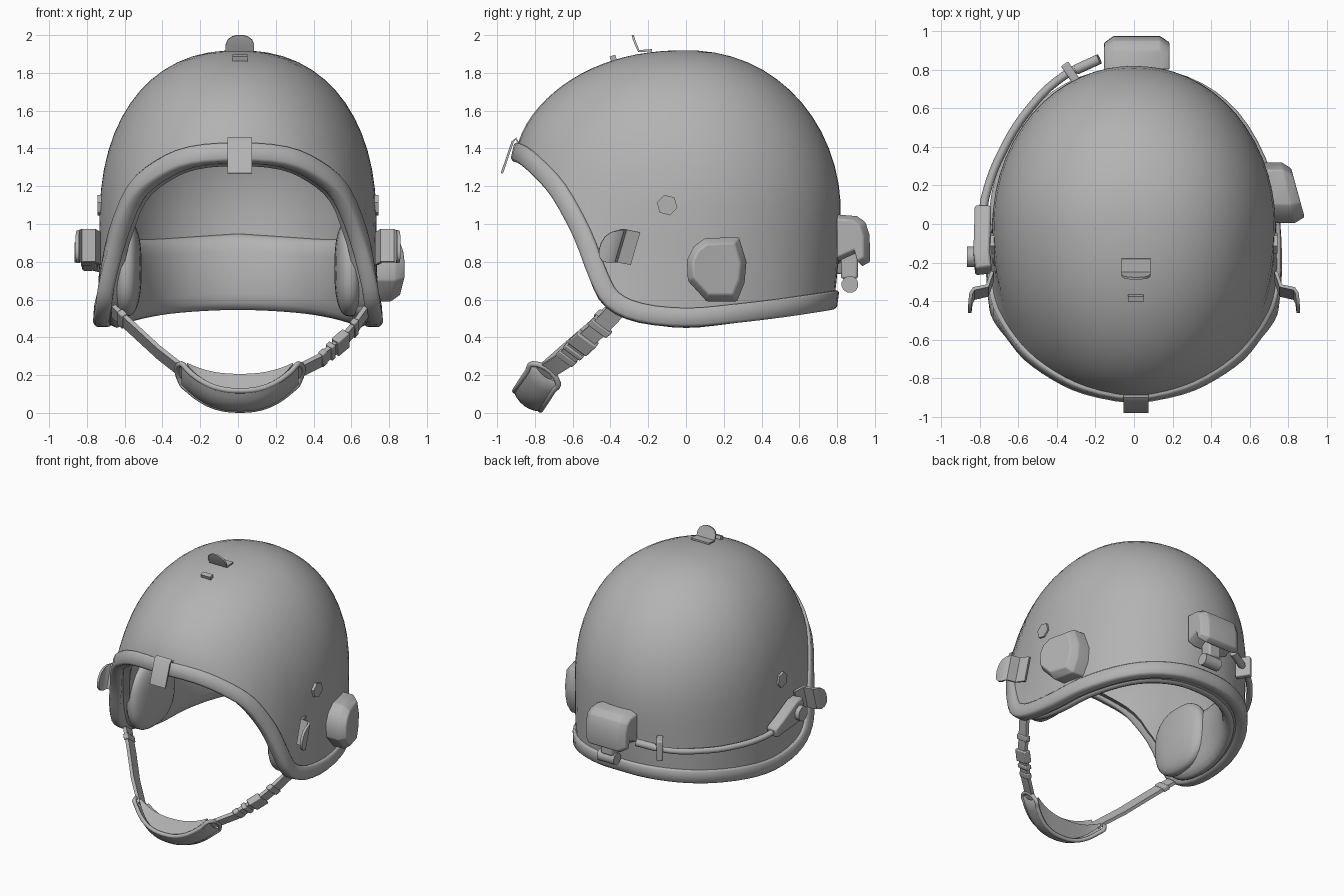
import bpy, bmesh
from math import sin, cos, pi, acos, hypot
from mathutils import Vector as V

cube = bpy.data.objects.get("Cube")
if cube:
    bpy.data.objects.remove(cube)

GREY = (0.45, 0.45, 0.45, 1)
mat = bpy.data.materials.new("plain_grey")
mat.use_nodes = True
mat.diffuse_color = GREY
mat.node_tree.nodes["Principled BSDF"].inputs["Base Color"].default_value = GREY


def finish(ob, angle=0.7, bevel=0):
    ob.data.materials.append(mat)
    bpy.ops.object.select_all(action='DESELECT')
    ob.select_set(True)
    bpy.context.view_layer.objects.active = ob
    if bevel:
        m = ob.modifiers.new("bevel", 'BEVEL')
        m.width, m.segments = bevel, 2
    if ob.type == 'MESH':
        bpy.ops.object.shade_smooth_by_angle(angle=angle)
    return ob


def loft(name, rings, cyclic=False, angle=0.7, bevel=0):
    """Skin a row of closed rings, capping the ends unless cyclic."""
    bm = bmesh.new()
    rows = [[bm.verts.new(p) for p in r] for r in rings]
    n = len(rows[0])
    for a, b in zip(rows, rows[1:] + rows[:1] if cyclic else rows[1:]):
        for i in range(n):
            j = (i + 1) % n
            bm.faces.new((a[i], a[j], b[j], b[i]))
    if not cyclic:
        bm.faces.new(rows[0])
        bm.faces.new(rows[-1])
    bmesh.ops.recalc_face_normals(bm, faces=bm.faces)
    me = bpy.data.meshes.new(name)
    bm.to_mesh(me)
    bm.free()
    ob = bpy.data.objects.new(name, me)
    bpy.context.collection.objects.link(ob)
    return finish(ob, angle, bevel)


def ribbon(name, path, axis, widths, thick, bevel=0):
    """Flat strip along a path; widths may vary per point."""
    path, axis = [V(p) for p in path], V(axis).normalized()
    if not isinstance(widths, (list, tuple)):
        widths = [widths] * len(path)
    rings = []
    for i, p in enumerate(path):
        t = (path[min(i + 1, len(path) - 1)] - path[max(i - 1, 0)]).normalized()
        n = t.cross(axis).normalized() * thick / 2
        w = axis * widths[i] / 2
        rings.append([p + w + n, p - w + n, p - w - n, p + w - n])
    return loft(name, rings, bevel=bevel)


def rod(name, a, b, r, sides=12):
    a, b = V(a), V(b)
    t = (b - a).normalized()
    u = t.orthogonal().normalized()
    v = t.cross(u)
    angs = [2 * pi * i / sides for i in range(sides)]
    return loft(name, [[c + (u * cos(g) + v * sin(g)) * r for g in angs] for c in (a, b)])


def tube(name, pts, r, cyclic=False):
    cu = bpy.data.curves.new(name, 'CURVE')
    cu.dimensions, cu.bevel_depth, cu.bevel_resolution = '3D', r, 2
    cu.resolution_u, cu.use_fill_caps = 5, True
    sp = cu.splines.new('BEZIER')
    sp.bezier_points.add(len(pts) - 1)
    for bp, p in zip(sp.bezier_points, pts):
        bp.co = p
        bp.handle_left_type = bp.handle_right_type = 'AUTO'
    sp.use_cyclic_u = cyclic
    ob = bpy.data.objects.new(name, cu)
    bpy.context.collection.objects.link(ob)
    return finish(ob)


# Opening edge, front centre to back centre, then mirrored
half = [(0, -.90, 1.38), (.25, -.855, 1.36), (.42, -.775, 1.29), (.56, -.67, 1.17),
        (.655, -.55, .95), (.71, -.465, .73), (.73, -.39, .60), (.744, -.24, .53),
        (.738, 0, .505), (.695, .25, .525), (.575, .5, .555), (.41, .67, .58), (.2, .765, .595), (0, .785, .6)]
key = [V(p) for p in half] + [V((-x, y, z)) for x, y, z in half[-2:0:-1]]
edge = []
for i in range(len(key)):
    p0, p1, p2, p3 = (key[(i + k - 1) % len(key)] for k in range(4))
    for t in (0, 1 / 3, 2 / 3):
        edge.append(.5 * (2 * p1 + (p2 - p0) * t + (2 * p0 - 5 * p1 + 4 * p2 - p3) * t * t
                          + (3 * p1 - p0 - 3 * p2 + p3) * t ** 3))

A, H, BASE, TOP = .733, .92, 1.0, 1.92


def column(e):
    b = 1.0 if e.y < 0 else .83
    r = hypot(e.x / A, e.y / b)
    dx, dy = e.x / A / r, e.y / b / r
    return dx * A, dy * b, 2.1 + .18 * dx * dx + (.1 * dy * dy if dy < 0 else 0), r


def radius(z, q):
    return max(0, 1 - (max(z - BASE, 0) / H) ** q) ** (1 / q)


def dome_point(e, z, inset=0):
    """Dome surface at height z on the meridian through edge point e."""
    dx, dy, q, r = column(e)
    s = (TOP - z) / (TOP - e.z)
    k = radius(z, q) * (1 + (r / radius(e.z, q) - 1) * s ** 4) * (1 - inset)
    return V((dx * k, dy * k, BASE + (z - BASE) * (1 - inset) if z > BASE else z))


def dome_ring(s, inset):
    ring = []
    for e in edge:
        q = column(e)[2]
        h = (e.z - BASE) / H
        c = cos(s * acos((1 if h > 0 else -1) * abs(h) ** (q / 2)))
        z = BASE + H * (1 if c > 0 else -1) * abs(c) ** (2 / q)
        ring.append(dome_point(e, z, inset))
    return ring


def dome(name, end, outer, inner, rows=18):
    ss = [.03 + (end - .03) * i / rows for i in range(rows + 1)]
    loft(name, [dome_ring(s, outer) for s in ss] + [dome_ring(s, inner) for s in ss[::-1]])


dome("shell", 1, 0, .065)
dome("crown_liner", 1.025, .066, .135)

# Rim trim swept along the opening
rings = []
for i, e in enumerate(edge):
    tan = (edge[(i + 1) % len(edge)] - edge[i - 1]).normalized()
    down = e - dome_point(e, e.z + .05)
    down = (down - tan * down.dot(tan)).normalized()
    out = down.cross(tan).normalized()
    if out.dot(V((e.x, e.y, .2))) < 0:
        out = -out
    sec = ((-.05, .01), (-.04, .02), (.036, .02), (.05, .006),
           (.05, -.05), (.035, -.065), (-.04, -.065), (-.05, -.05))
    rings.append([e + down * a + out * b for a, b in sec])
loft("rim_trim", rings, cyclic=True, angle=.9)

# Padded band around the sides and back
rings = []
for e in [e for e in edge if e.y > -.41]:
    lo, hi = e.z - .055, .92 + .03 * max(0, 1 - abs(e.x) / .5)
    ring = []
    for i in range(16):
        c, s = cos(i * pi / 8), sin(i * pi / 8)
        z = (lo + hi) / 2 + (hi - lo) / 2 * (abs(c) ** .6) * (1 if c > 0 else -1)
        ring.append(dome_point(e, z, .13 + .08 * s))
    rings.append(ring)
loft("neck_pad", rings, angle=1.2)

for side, word in ((1, "left"), (-1, "right")):
    # Soft squared pad over the ear
    bpy.ops.mesh.primitive_uv_sphere_add(segments=24, ring_count=14, location=(side * .592, -.2, .765))
    pad = bpy.context.object
    pad.name = word + "_ear_pad"
    for v in pad.data.vertices:
        v.co = [abs(c) ** .8 * (1 if c > 0 else -1) for c in v.co]
    pad.scale = (.082, .25, .255)
    finish(pad, 1.2)
    # Hexagonal bolt head
    rod(word + "_bolt", (side * .69, -.1, 1.1), (side * .743, -.1, 1.1), .056, sides=6)
    # Bent side clip with rounded tab
    ribbon(word + "_clip", [(side * x, y, z) for x, y, z in
           ((.735, -.27, .87), (.76, -.345, .885), (.83, -.36, .885), (.845, -.385, .88),
            (.849, -.42, .88), (.851, -.445, .88), (.852, -.456, .88))],
           (0, .28, .96), [.18, .18, .18, .18, .16, .11, .04], .018)

# Clips on the crown and brow
ribbon("top_clip", [(.01, -.18, 1.92), (.01, -.25, 1.915), (.01, -.265, 1.95), (.01, -.275, 1.975),
                    (.01, -.28, 1.992), (.01, -.282, 2.0)], (1, 0, 0), [.15, .15, .15, .13, .085, .03], .012)
ribbon("crown_stop", [(.01, -.37, 1.882), (.01, -.4, 1.872)], (1, 0, 0), .08, .03)
ribbon("brow_clip", [(.01, -.975, 1.268), (.01, -.918, 1.435), (.01, -.9, 1.452), (.01, -.885, 1.425),
                     (.01, -.865, 1.458), (.01, -.84, 1.45)], (1, 0, 0), .13, .012)

# Left side pouch with chamfered face
outline = ((.10, .925), (.28, .93), (.32, .8), (.31, .69), (.27, .59), (.11, .59), (.01, .7), (.005, .81), (.04, .88))
loft("side_box", [[(x - .22 * (y - .16), .16 + (y - .16) * k, .77 + (z - .77) * k) for y, z in outline]
                  for x, k in ((.67, 1), (.80, 1), (.85, .8))], bevel=.008)

# Rear light housing with peg and knob
prof = ((.80, .80), (.80, 1.05), (.90, 1.045), (.95, 1.01), (.972, .94), (.975, .8), (.93, .775), (.91, .85))
loft("rear_box", [[(.015 + x, .80 + (y - .80) * k, .92 + (z - .92) * k) for y, z in prof]
                  for x, k in ((-.17, .8), (-.12, 1), (.12, 1), (.17, .8))], bevel=.008)
ribbon("rear_peg", [(.03, .865, .88), (.03, .865, .71)], (1, 0, 0), .1, .09, bevel=.012)
rod("rear_knob", (-.03, .868, .68), (.11, .868, .68), .045)

# Cable, its bracket, and the side connector
tube("cable", [(-.785, .05, .79), (-.768, .15, .775), (-.69, .36, .765), (-.54, .6, .775),
               (-.36, .77, .80), (-.19, .85, .84)], .022)
rod("cable_plug", (-.30, .80, .815), (-.18, .855, .842), .027)
ribbon("cable_bracket", [(-.30, .74, .81), (-.36, .83, .81)], (0, 0, 1), .15, .045, bevel=.008)
ribbon("connector", [(-.78, -.245, .87), (-.79, -.16, .86), (-.785, 0, .81), (-.783, .09, .785)],
       (0, .25, .97), [.15, .17, .1, .07], .085, bevel=.012)
rod("connector_disc", (-.74, -.17, .85), (-.865, -.17, .85), .055)

# Chin cup curved along the strap direction
D, W = V((0, -.55, -.835)), V((0, -.80, .6))


def cup_point(u, v, off=0, wide=.085, span=.31, sag=.17):
    return (V((.01 + span * u, -.75, .2)) + W * wide * v
            + D * (sag * (1 - abs(u) ** 2.4) + .025 * (1 - v * v) + off))


us, vs = [i / 8 for i in range(-8, 9)], [i / 3 for i in range(-3, 4)]
loft("chin_cup", [[cup_point(u, v) for v in vs] + [cup_point(u, v, -.02) for v in vs[::-1]] for u in us], angle=.9)
loft("chin_pad", [[cup_point(u, v, -.018, .07, .28) for v in vs] +
                  [cup_point(u, v, -.035, .06, .28, .07) for v in vs[::-1]] for u in us], angle=.9)
tube("cup_rim", [cup_point(u, 1, -.01) for u in us] + [cup_point(u, -1, -.01) for u in us[::-1]], .015, True)

# Chin straps
left = [V(p) for p in ((.68, -.37, .54), (.62, -.45, .455), (.56, -.53, .385), (.43, -.65, .275), (.3, -.755, .21))]
right = [V(p) for p in ((-.66, -.38, .54), (-.55, -.49, .44), (-.42, -.63, .32), (-.28, -.755, .21))]
ribbon("left_strap", left, W, .095, .024)
ribbon("right_strap", right, W, .095, .024)


def buckle(name, path, i, f0, f1, width, thick):
    a, b = path[i], path[i + 1]
    ribbon(name, [a.lerp(b, f0), a.lerp(b, f1)], W, width, thick, bevel=.006)


buckle("strap_slider", left, 1, -.1, .25, .125, .035)
buckle("buckle_socket", left, 2, -.1, .35, .125, .05)
buckle("buckle_plug", left, 2, .45, .6, .115, .045)
buckle("strap_keeper", left, 2, .75, .95, .11, .035)
buckle("right_strap_slider", right, 0, .3, .55, .115, .035)
